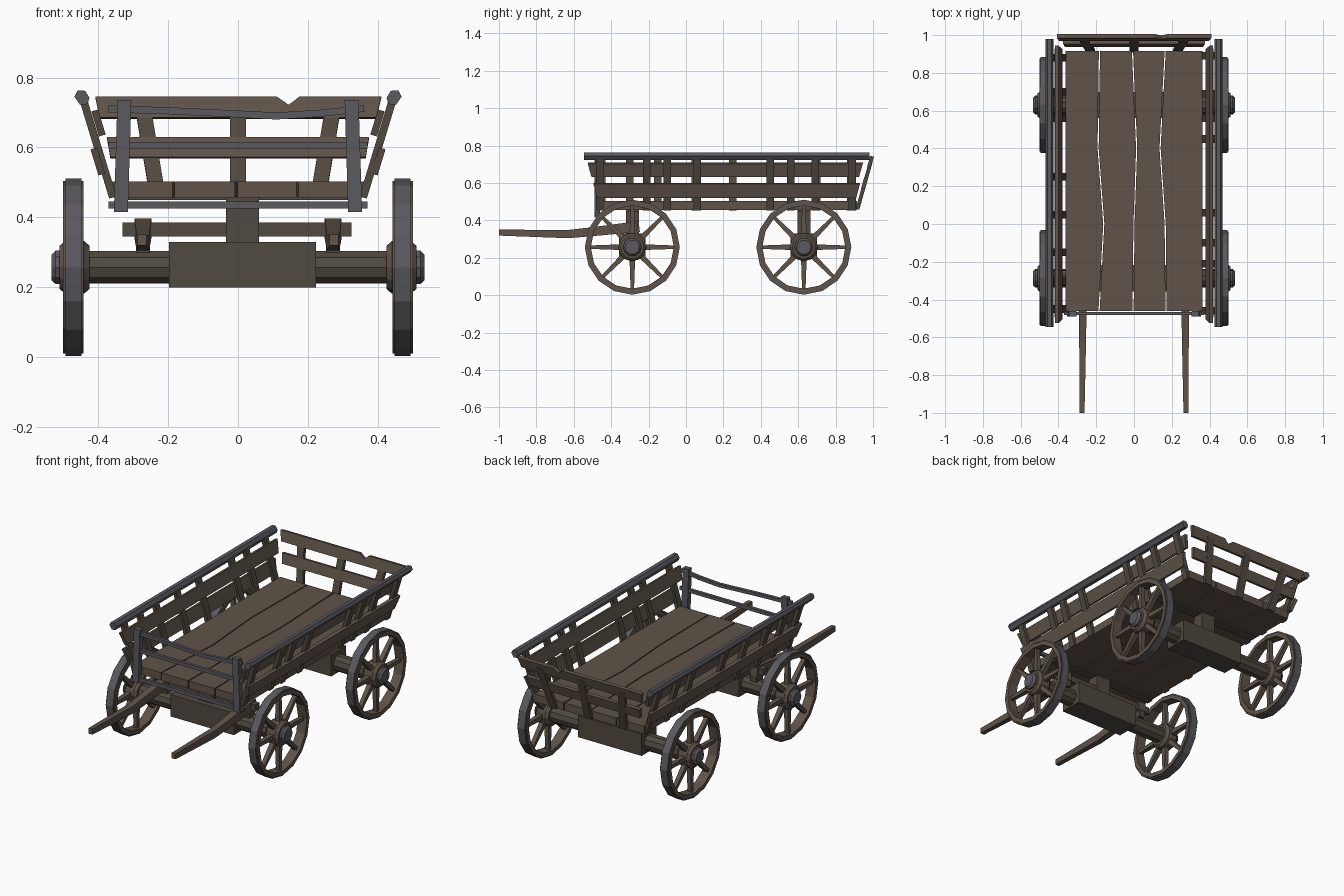
import bpy, bmesh
from math import sin, cos, pi
from mathutils import Vector, Matrix

if "Cube" in bpy.data.objects:
    bpy.data.objects.remove(bpy.data.objects["Cube"])


def mat(name, rgb):
    m = bpy.data.materials.new(name)
    m.diffuse_color = (*rgb, 1)
    m.use_nodes = True
    m.node_tree.nodes["Principled BSDF"].inputs["Base Color"].default_value = m.diffuse_color
    return m


WOOD = mat("wood", (0.115, 0.088, 0.066))
DARK = mat("dark_wood", (0.08, 0.068, 0.05))
METAL = mat("grey_metal", (0.10, 0.10, 0.115))


def finish(name, bm, m):
    bmesh.ops.recalc_face_normals(bm, faces=bm.faces)
    me = bpy.data.meshes.new(name)
    bm.to_mesh(me)
    bm.free()
    me.materials.append(m)
    ob = bpy.data.objects.new(name, me)
    bpy.context.collection.objects.link(ob)
    return ob


def prism(name, pts, vec, m):
    """Extrude a planar outline along a vector."""
    bm = bmesh.new()
    f = bm.faces.new([bm.verts.new(p) for p in pts])
    r = bmesh.ops.extrude_face_region(bm, geom=[f])
    bmesh.ops.translate(bm, vec=vec, verts=[v for v in r["geom"] if isinstance(v, bmesh.types.BMVert)])
    return finish(name, bm, m)


def box(name, x, y, z, m):
    return prism(name, [(x[0], y[0], z[0]), (x[1], y[0], z[0]), (x[1], y[1], z[0]), (x[0], y[1], z[0])],
                 (0, 0, z[1] - z[0]), m)


def sweep(name, path, sizes, side, m):
    """Rectangular bar along a path; sizes are (width along side, depth) per point."""
    bm = bmesh.new()
    path = [Vector(p) for p in path]
    side = Vector(side).normalized()
    rings = []
    for i, p in enumerate(path):
        d = path[min(i + 1, len(path) - 1)] - path[max(i - 1, 0)]
        n = side.cross(d).normalized()
        w, h = sizes[min(i, len(sizes) - 1)]
        rings.append([bm.verts.new(p + side * w / 2 * a + n * h / 2 * b)
                      for a, b in ((-1, -1), (1, -1), (1, 1), (-1, 1))])
    for r0, r1 in zip(rings, rings[1:]):
        for k in range(4):
            bm.faces.new((r0[k], r0[(k + 1) % 4], r1[(k + 1) % 4], r1[k]))
    bm.faces.new(rings[0])
    bm.faces.new(rings[-1])
    return finish(name, bm, m)


def lathe(name, prof, c, n, m, closed=False):
    """Spin (x, radius) profile about an x axis through c=(y, z)."""
    bm = bmesh.new()
    rings = [[bm.verts.new((x, c[0] + r * cos(2 * pi * k / n), c[1] + r * sin(2 * pi * k / n)))
              for k in range(n)] for x, r in prof]
    pairs = list(zip(rings, rings[1:])) + ([(rings[-1], rings[0])] if closed else [])
    for a, b in pairs:
        for k in range(n):
            bm.faces.new((a[k], a[(k + 1) % n], b[(k + 1) % n], b[k]))
    if not closed:
        bm.faces.new(rings[0])
        bm.faces.new(rings[-1])
    return finish(name, bm, m)


# wheels, axles and bolsters
ZC = 0.257
for tag, yc in (("front", -0.287), ("rear", 0.63)):
    for s, side in ((1, "right"), (-1, "left")):
        c = (yc, ZC)
        nm = f"{tag}_{side}_wheel_"
        lathe(nm + "felloe", [(s * .442, .222), (s * .50, .222), (s * .50, .247), (s * .442, .247)], c, 16, WOOD, True)
        lathe(nm + "tyre", [(s * .448, .243), (s * .494, .243), (s * .494, .254), (s * .448, .254)], c, 16, METAL, True)
        lathe(nm + "hub", [(s * .425, .062), (s * .44, .075), (s * .495, .075), (s * .51, .062)], c, 12, WOOD)
        lathe(nm + "cap", [(s * .505, .05), (s * .522, .05), (s * .534, .038)], c, 10, METAL)
        for k in range(8):
            a = k * pi / 4
            d = Vector((0, cos(a), sin(a)))
            o = Vector((s * .47, yc, ZC))
            sweep(nm + f"spoke_{k}", [o + d * .06, o + d * .15, o + d * .23],
                  [(.03, .03), (.026, .024), (.024, .018)], (1, 0, 0), WOOD)
    lathe(tag + "_axle", [(-.43, .049), (.43, .049)], (yc, ZC), 10, DARK)
    box(tag + "_axle_block", (-.197, .223), (yc - .07, yc + .07), (.2, .33), DARK)
    box(tag + "_bolster_post", (-.035, .06), (yc - .035, yc + .035), (.33, .458), DARK)

# pulling shafts and their crossbar
box("shaft_crossbar", (-.33, .325), (-.30, -.26), (.345, .385), DARK)
for s, side in ((-1, "left"), (1, "right")):
    sweep(side + "_shaft", [(s * .275, -1, .335), (s * .272, -.63, .327), (s * .272, -.5, .34), (s * .272, -.25, .368)],
          [(.026, .032), (.036, .044), (.04, .048), (.048, .058)], (1, 0, 0), WOOD)
    box(side + "_shaft_bracket", (s * .272 - .02, s * .272 + .02), (-.31, -.25), (.30, .35), DARK)

# floor planks with wavy seams
YS = (-.46, 0, .4, .915)
seams = [(-.365,) * 4, (-.185, -.16, -.19, -.183), (-.005, 0, .014, -.008), (.17, .165, .138, .165), (.365,) * 4]
for i in range(4):
    L = [(x + .003, y, .457) for x, y in zip(seams[i], YS)]
    R = [(x - .003, y, .457) for x, y in zip(seams[i + 1], YS)]
    prism(f"floor_plank_{i}", R + L[::-1], (0, 0, .046), WOOD)
for i, y in enumerate((-.28, .63)):
    box(f"floor_batten_{i}", (-.35, .35), (y - .03, y + .03), (.449, .459), DARK)

# slanted sides: posts, inner upper board, outer lower board, grey top rail
posts = {1: (-.46, -.21, -.10, .06, .45, .56, .69, .89), -1: (-.45, -.30, -.15, .05, .25, .56, .70, .88)}
for s, side in ((1, "right"), (-1, "left")):
    for i, y in enumerate(posts[s]):
        sweep(f"{side}_side_post_{i}", [(s * .358, y, .457), (s * .442, y, .735)], [(.04, .022)], (0, 1, 0), DARK)
    up = Vector((s * .29, 0, .957))
    for nm, x, z, w, y0, y1 in (("upper", .399, .67, .075, -.52, .935), ("lower", .401, .56, .078, -.49, .92)):
        c = Vector((s * x, 0, z))
        a, b = c - up * w / 2, c + up * w / 2
        n = Vector((s * .957, 0, -.29)) * .02
        prism(f"{side}_{nm}_board", [a - n / 2 + Vector((0, y0 + .015, 0)), b - n / 2 + Vector((0, y0 - .005, 0)),
                                     b - n / 2 + Vector((0, y1 + .01, 0)), a - n / 2 + Vector((0, y1 - .01, 0))], n, WOOD)
    rail = [(s * x, -.545, z) for x, z in ((.425, .742), (.437, .762), (.459, .763), (.468, .745), (.452, .722), (.43, .724))]
    prism(f"{side}_top_rail", rail, (0, 1.525, 0), METAL)


# leaning tailgate
def gate(x, z, off=0):
    return (x, .905 + .28 * (z - .46) + off, z)


prism("tailgate_top_board", [gate(x, z) for x, z in ((-.395, .686), (.395, .686), (.41, .745), (.175, .745),
      (.145, .722), (.112, .745), (-.408, .745))], (0, .02, -.004), WOOD)
prism("tailgate_middle_board", [gate(x, z) for x, z in ((-.365, .572), (.365, .572), (.375, .63), (-.375, .63))],
      (0, .02, -.004), WOOD)
for i, (x0, x1) in enumerate(((-.23, -.272), (0, 0), (.23, .272))):
    sweep(f"tailgate_slat_{i}", [gate(x0, .46, .012), gate(x1, .715, .012)], [(.045, .02)], (1, 0, 0), DARK)

# grey front frame
for s, side in ((-1, "left"), (1, "right")):
    sweep(side + "_front_post", [(s * .335, -.475, .415), (s * .325, -.475, .735)], [(.04, .03)], (1, 0, 0), METAL)
for nm, z in (("bottom", .435), ("middle", .605)):
    box(f"front_{nm}_rail", (-.37, .37), (-.483, -.465), (z - .01, z + .01), METAL)
sweep("front_top_rail", [(-.37, -.474, .71), (-.2, -.474, .705), (-.05, -.474, .698), (.11, -.474, .69),
                         (.24, -.474, .698), (.36, -.474, .712)], [(.018, .02)], (0, 1, 0), METAL)
